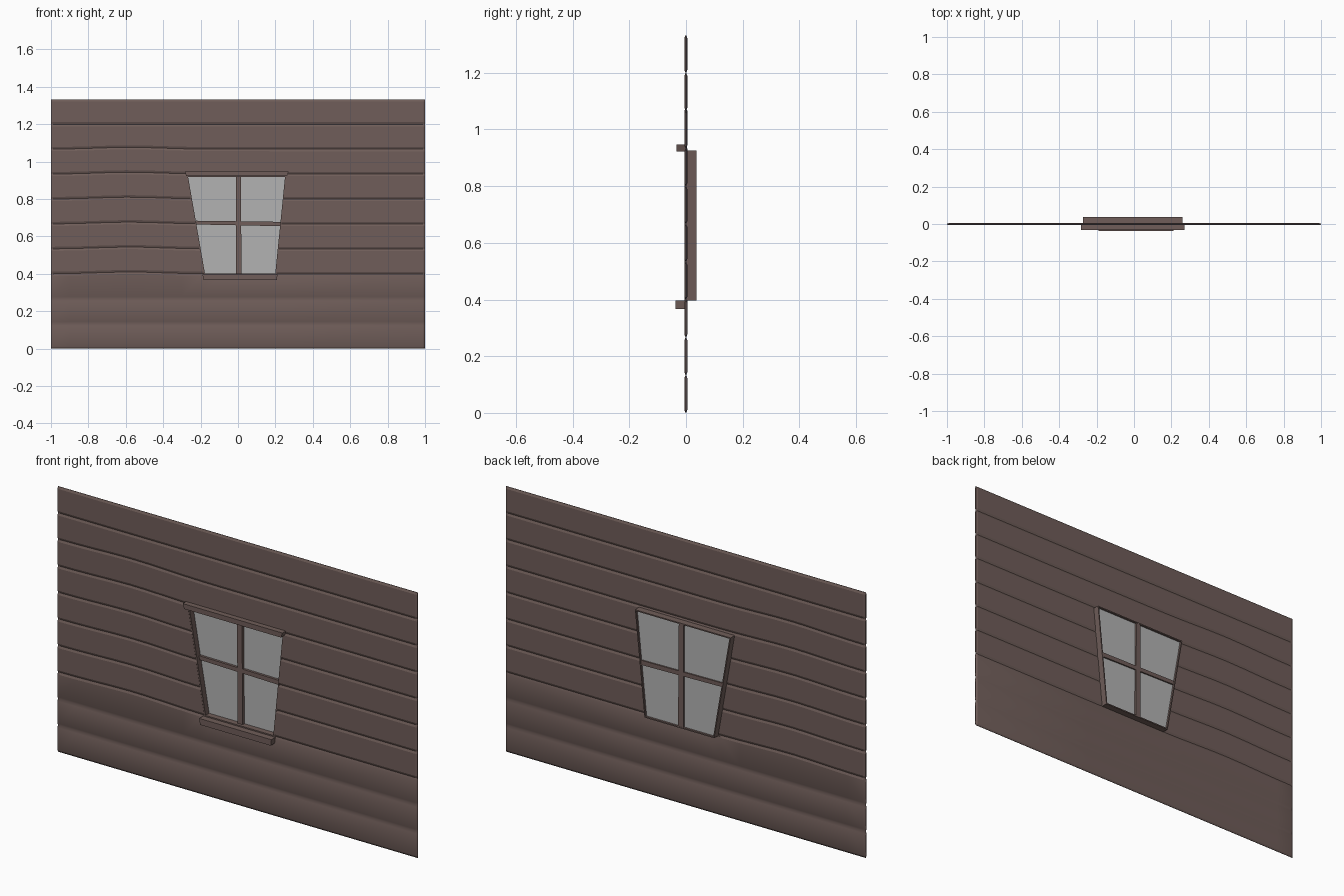
import bpy, bmesh, math

if "Cube" in bpy.data.objects:
    bpy.data.objects.remove(bpy.data.objects["Cube"])

brown = bpy.data.materials.new("brown_wood")
brown.diffuse_color = (0.16, 0.11, 0.10, 1)
brown.use_nodes = True
brown.node_tree.nodes["Principled BSDF"].inputs["Base Color"].default_value = brown.diffuse_color
glass_grey = bpy.data.materials.new("window_grey")
glass_grey.diffuse_color = (0.45, 0.45, 0.45, 1)
glass_grey.use_nodes = True
glass_grey.node_tree.nodes["Principled BSDF"].inputs["Base Color"].default_value = glass_grey.diffuse_color


def finish(name, bm, mat):
    bmesh.ops.recalc_face_normals(bm, faces=bm.faces)
    me = bpy.data.meshes.new(name)
    bm.to_mesh(me)
    bm.free()
    if mat:
        me.materials.append(mat)
    ob = bpy.data.objects.new(name, me)
    bpy.context.collection.objects.link(ob)
    return ob


def prism(name, pts, y0, y1, mat=brown):
    """Outline in x, z extruded from y0 to y1."""
    bm = bmesh.new()
    a, b = ([bm.verts.new((x, y, z)) for x, z in pts] for y in (y0, y1))
    bm.faces.new(a)
    bm.faces.new(b)
    for i in range(len(pts)):
        j = (i + 1) % len(pts)
        bm.faces.new((a[i], a[j], b[j], b[i]))
    return finish(name, bm, mat)


# Plank wall: ten boards with chamfered grooves front and back
N, H, CH = 10, 0.1333, 0.011
FRONT, BACK = -0.006, 0.005
rows = []                                   # z, groove number, depth
for k in range(N):
    rows += [(k * H, k, 1), (k * H + CH, k, 0), ((k + 1) * H - CH, k + 1, 0)]
rows.append((N * H, N, 1))


def wave(x, k):
    if k < 3 or k > 8:
        return 0
    return 0.010 * math.exp(-((x + 0.58) / 0.24) ** 2)


xs = [-1, -0.988] + [-0.9 + 0.1 * i for i in range(9)] + [0.3, 0.988, 1]
bm = bmesh.new()
grid = []
for x in xs:
    end = 0.003 if abs(x) == 1 else 0       # chamfered wall ends
    col = []
    for z, k, d in rows:
        inset = max(0.0045 * d, end)
        zz = z + wave(x, k)
        col.append((bm.verts.new((x, FRONT + inset, zz)),
                    bm.verts.new((x, BACK - inset, zz))))
    grid.append(col)
for a, b in zip(grid, grid[1:]):
    for i in range(len(rows) - 1):
        for s in (0, 1):
            bm.faces.new((a[i][s], b[i][s], b[i + 1][s], a[i + 1][s]))
    for i in (0, -1):
        bm.faces.new((a[i][0], b[i][0], b[i][1], a[i][1]))
for c in (grid[0], grid[-1]):
    for i in range(len(rows) - 1):
        bm.faces.new((c[i][0], c[i + 1][0], c[i + 1][1], c[i][1]))
# the lowest boards are softly shaded, the rest flat
for f in bm.faces:
    f.smooth = f.calc_center_median().z < 0.395 and abs(f.normal.x) < 0.5
wall = finish("plank_wall", bm, brown)

# Window opening: crooked, narrower at the bottom
TOP, BOT = 0.925, 0.397


def left(z):
    return -0.182 - 0.092 * (z - BOT) / (TOP - BOT)


def right(z):
    return 0.205 + 0.053 * (z - BOT) / (TOP - BOT)


def span(z0, z1, m=0.0):
    return [(left(z0) + m, z0), (right(z0) - m, z0),
            (right(z1) - m, z1), (left(z1) + m, z1)]


cutter = prism("opening_cutter", span(BOT, TOP), -0.1, 0.1, None)
cutter.hide_render = True
cutter.hide_viewport = True
mod = wall.modifiers.new("opening", 'BOOLEAN')
mod.operation = 'DIFFERENCE'
mod.solver = 'EXACT'
mod.object = cutter

# Thin window casing projecting behind the wall
T = 0.006
for name, edge, s in (("left_jamb", left, 1), ("right_jamb", right, -1)):
    prism(name, [(edge(BOT), BOT), (edge(BOT) + s * T, BOT),
                 (edge(TOP) + s * T, TOP), (edge(TOP), TOP)], -0.005, 0.037)
prism("casing_top", span(TOP - T, TOP, T), -0.005, 0.037)
prism("casing_bottom", span(BOT, BOT + T, T), -0.005, 0.037)

# Header and sill on the front
prism("header", [(-0.276, 0.922), (0.262, 0.922), (0.270, 0.947), (-0.284, 0.947)],
      -0.033, 0.0)
prism("sill", [(-0.185, 0.366), (0.208, 0.366), (0.211, 0.397), (-0.190, 0.397)],
      -0.037, 0.004)

# Crossed glazing bars and the pane
prism("upright_bar", [(-0.010, BOT + T), (0.019, BOT + T),
                      (0.015, TOP - T), (-0.012, TOP - T)], 0.010, 0.036)
prism("cross_bar", [(left(0.66) + T, 0.664), (right(0.66) - T, 0.655),
                    (right(0.68) - T, 0.678), (left(0.68) + T, 0.684)], 0.012, 0.034)
prism("pane", span(BOT + T, TOP - T, T), 0.024, 0.027, glass_grey)
